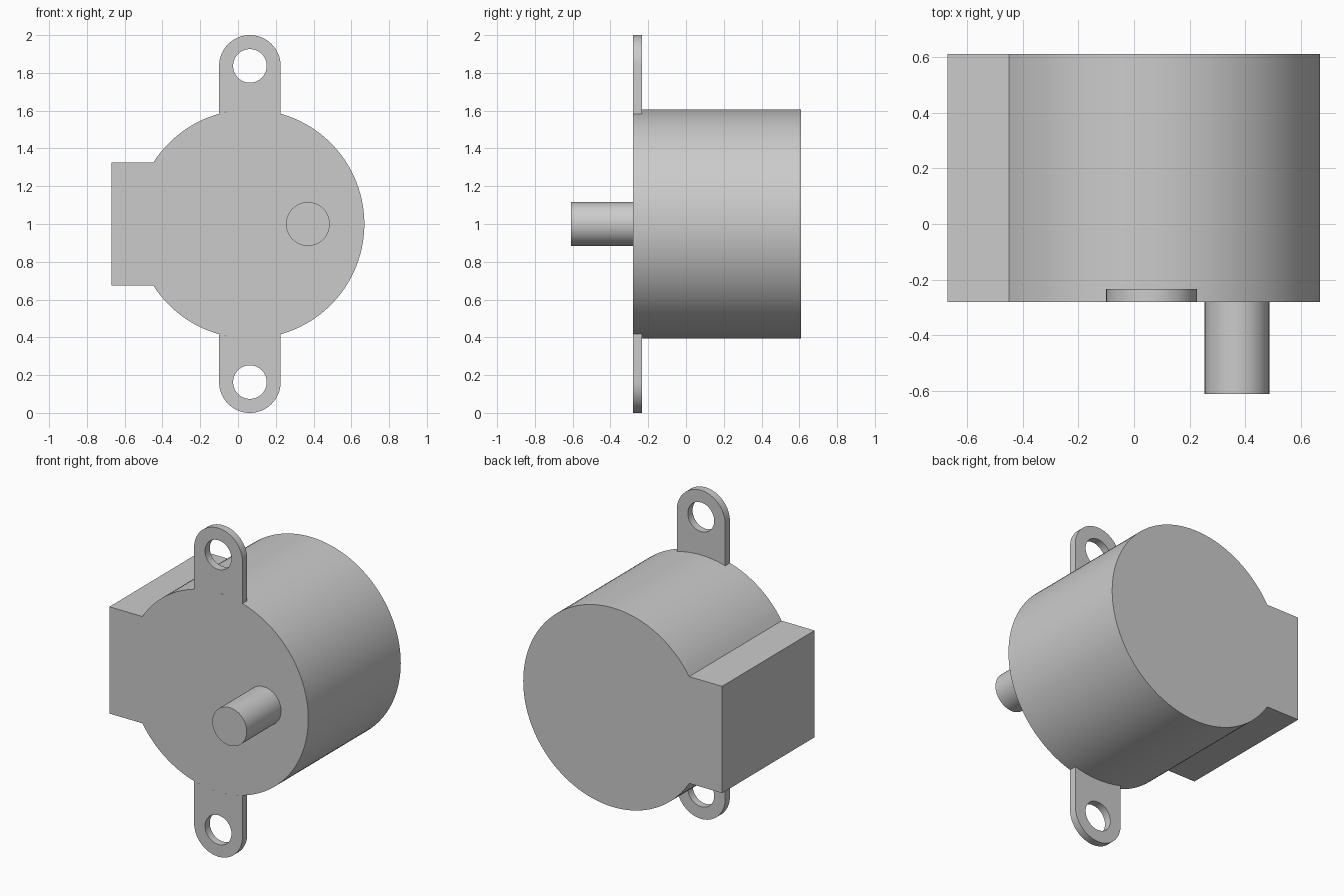
import bpy, bmesh
from math import radians, degrees, asin, sqrt, sin, cos, pi
from mathutils import Vector

cube = bpy.data.objects.get("Cube")
if cube:
    bpy.data.objects.remove(cube, do_unlink=True)

CX, CZ, R = 0.063, 1.0, 0.606       # body axis and radius
FRONT, BACK = -0.28, 0.61
BOX_X, BOX_H = -0.67, 0.325         # side housing
TAB_W, TAB_C, HOLE_R = 0.163, 0.837, 0.089
TAB_BACK = -0.234

grey = bpy.data.materials.new("plain grey")
grey.use_nodes = True
colour = (0.6, 0.6, 0.6, 1)
grey.diffuse_color = colour
grey.node_tree.nodes["Principled BSDF"].inputs["Base Color"].default_value = colour


def arc(cx, cz, r, start, end, steps):
    """Points on an arc in the XZ plane, angles in degrees."""
    angles = [radians(start + (end - start) * i / steps) for i in range(steps + 1)]
    return [(cx + r * cos(a), cz + r * sin(a)) for a in angles]


def extrude_profile(name, loops, y0, y1):
    """Fill the closed loops (outline, then holes) and extrude them along Y."""
    bm = bmesh.new()
    edges = []
    for loop in loops:
        verts = [bm.verts.new((x, y0, z)) for x, z in loop]
        edges += [bm.edges.new((verts[i - 1], verts[i])) for i in range(len(verts))]
    if len(loops) == 1:
        bm.faces.new(verts)
    else:
        bmesh.ops.triangle_fill(bm, edges=edges, use_beauty=True)
    caps = bmesh.ops.extrude_face_region(bm, geom=bm.faces[:], use_keep_orig=True)
    moved = [g for g in caps["geom"] if isinstance(g, bmesh.types.BMVert)]
    bmesh.ops.translate(bm, verts=moved, vec=Vector((0, y1 - y0, 0)))
    bmesh.ops.recalc_face_normals(bm, faces=bm.faces[:])
    mesh = bpy.data.meshes.new(name)
    bm.to_mesh(mesh)
    bm.free()
    mesh.materials.append(grey)
    obj = bpy.data.objects.new(name, mesh)
    bpy.context.collection.objects.link(obj)
    bpy.ops.object.select_all(action="DESELECT")
    obj.select_set(True)
    bpy.context.view_layer.objects.active = obj
    bpy.ops.object.shade_smooth_by_angle(angle=radians(30))
    return obj


# Round body and rectangular side housing as one outline
a = degrees(asin(BOX_H / R))
body = arc(CX, CZ, R, a - 180, 180 - a, 96)
body += [(BOX_X, CZ + BOX_H), (BOX_X, CZ - BOX_H)]
extrude_profile("motor_body", [body], FRONT, BACK)

# Off-centre output shaft
shaft = arc(0.37, CZ, 0.116, 0, 360, 48)[:-1]
extrude_profile("output_shaft", [shaft], -0.61, FRONT)

# Mounting tabs, fitted to the round wall, with screw holes
half = degrees(asin(TAB_W / R))
for name, side in (("upper_mounting_tab", 1), ("lower_mounting_tab", -1)):
    outline = arc(CX, 0, R, 90 + half, 90 - half, 12)
    outline += arc(CX, TAB_C, TAB_W, 0, 180, 32)
    hole = arc(CX, TAB_C, HOLE_R, 0, 360, 40)[:-1]
    loops = [[(x, CZ + side * z) for x, z in loop] for loop in (outline, hole)]
    extrude_profile(name, loops, FRONT, TAB_BACK)
